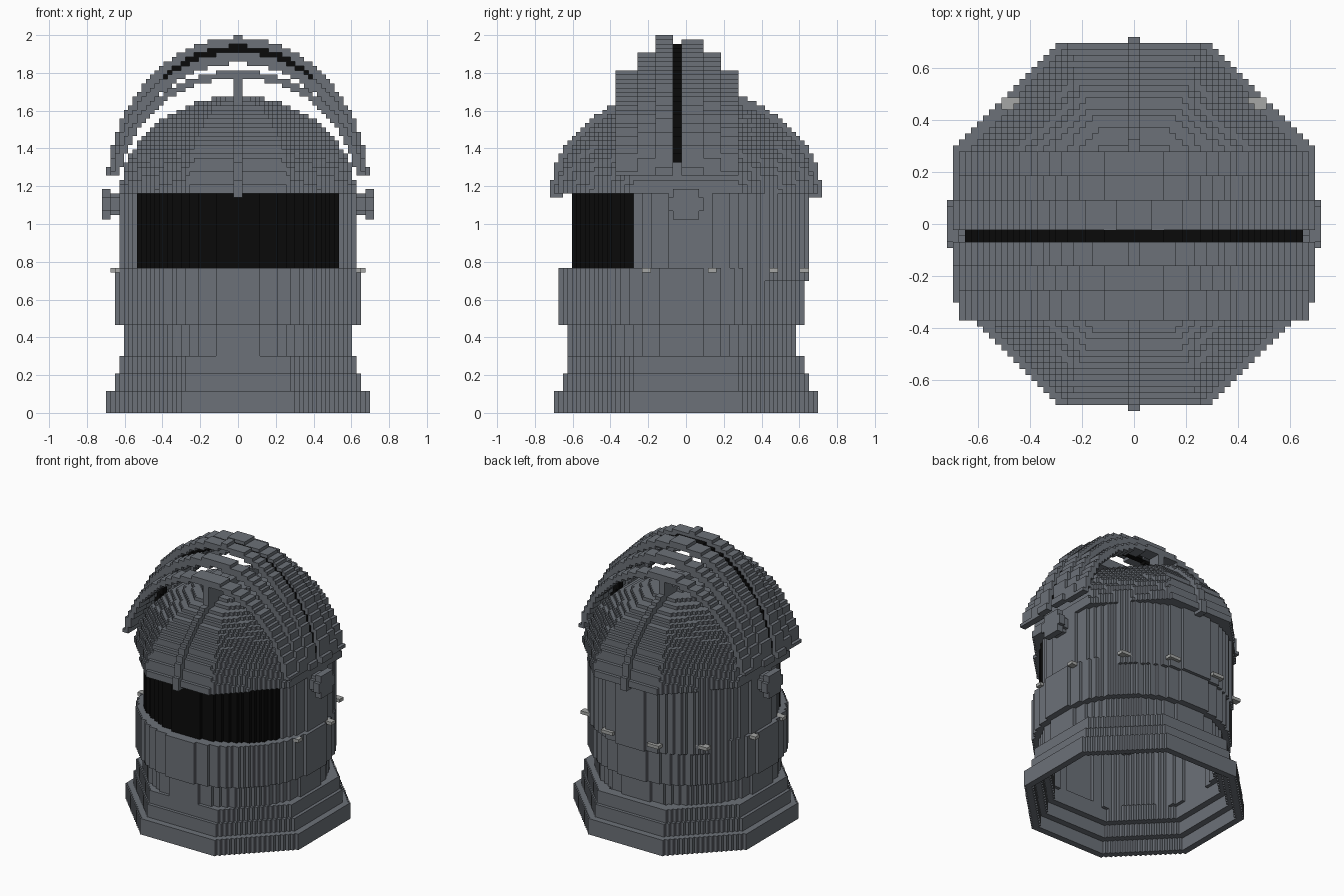
import bpy, bmesh, math
from mathutils import Vector

cube = bpy.data.objects.get("Cube")
if cube:
    bpy.data.objects.remove(cube, do_unlink=True)

V = 2 / 86  # edge of one block


def material(name, r, g, b):
    m = bpy.data.materials.new(name)
    m.use_nodes = True
    m.diffuse_color = (r, g, b, 1)
    m.node_tree.nodes["Principled BSDF"].inputs["Base Color"].default_value = (r, g, b, 1)
    return m


STEEL = material("steel grey", 0.15, 0.165, 0.188)
BLACK = material("black", 0.003, 0.003, 0.003)
LIGHT = material("light grey", 0.38, 0.39, 0.38)


def blocks(name, mat, xs, ys, zs, inside):
    """Fill the block grid where inside(x, y, z) holds; skin it with long strips."""
    cells = {(i, j, k) for i in range(*xs) for j in range(*ys) for k in range(*zs)
             if inside(i + 0.5, j + 0.5, k + 0.5)}
    bm = bmesh.new()
    for axis in range(3):
        run = 0 if axis == 2 else 2
        side = 3 - axis - run
        for sign in (-1, 1):
            def moved(c, ax, n):
                return tuple(c[a] + (n if a == ax else 0) for a in range(3))
            skin = {c for c in cells if moved(c, axis, sign) not in cells}
            for c in skin:
                if moved(c, run, -1) in skin:
                    continue
                n = 1
                while moved(c, run, n) in skin:
                    n += 1
                p = Vector(c)
                if sign > 0:
                    p[axis] += 1
                u, w = Vector((0, 0, 0)), Vector((0, 0, 0))
                u[run], w[side] = n, 1
                normal = u.cross(w)[axis]
                loop = [p, p + u, p + u + w, p + w]
                if normal * sign < 0:
                    loop.reverse()
                bm.faces.new([bm.verts.new(q * V) for q in loop])
    bmesh.ops.remove_doubles(bm, verts=bm.verts, dist=V / 100)
    mesh = bpy.data.meshes.new(name)
    bm.to_mesh(mesh)
    bm.free()
    mesh.materials.append(mat)
    obj = bpy.data.objects.new(name, mesh)
    bpy.context.collection.objects.link(obj)
    return obj


ALL = (-32, 32)


def octagon(x, y, ax=1, ay=1):
    x, y = abs(x) / ax, abs(y) / ay
    return max(x, y, (x + y) / math.sqrt(2))


def ring(x, y, radius, centre, wall):
    return radius - wall < math.hypot(x, y - centre) < radius


# Stepped octagonal collar
for name, low, high, r, wall in (("collar_base", 0, 5, 30, 2), ("collar_middle", 4, 9, 28, 2),
                                 ("collar_top", 8, 13, 27, 3)):
    blocks(name, STEEL, ALL, ALL, (low, high),
           lambda x, y, z: r - wall < octagon(x, y) < r)

# Round neck and jaw guard
blocks("neck", STEEL, ALL, ALL, (12, 20), lambda x, y, z: ring(x, y, 26, -1, 2))
blocks("jaw_guard", STEEL, ALL, ALL, (20, 33), lambda x, y, z: ring(x, y, 28, -1, 4))


# Head shell with the dark face panel in its front
def in_visor(x, y, z):
    return abs(x) < 23 and y < 0 and z > 33


blocks("head_shell", STEEL, ALL, ALL, (30, 50),
       lambda x, y, z: ring(x, y, 27, 1, 2) and not in_visor(x, y, z))
blocks("visor", BLACK, ALL, ALL, (30, 50),
       lambda x, y, z: ring(x, y, 27, 1, 2) and in_visor(x, y, z))


# Faceted dome, with a thick rim as its lowest layer
def in_dome(x, y, z, shrink=0):
    return (octagon(x, y, 27 - shrink, 29.7 - shrink) ** 2
            + ((z - 49) / (23 - shrink)) ** 2 < 1)


blocks("dome", STEEL, ALL, ALL, (50, 73),
       lambda x, y, z: in_dome(x, y, z) and not in_dome(x, y, z, 4 if z < 51 else 2))


# Raised rib from front to back
def in_arch(u, z, a, b, base):
    return (u / a) ** 2 + ((z - base) / b) ** 2 < 1


blocks("dome_rib", STEEL, (-1, 1), ALL, (49, 75),
       lambda x, y, z: in_arch(y, z, 31, 25, 49) and not in_arch(y, z, 28, 22, 49))

# Crest arches, rising in steps towards the dark centre strip
CREST = (
    ("crest_front_outer", STEEL, -16, -11, 29, 28, 1.8),
    ("crest_front_middle", STEEL, -11, -7, 29.4, 32, 2.4),
    ("crest_front_inner", STEEL, -7, -3, 30, 35.52, 1.9),
    ("crest_strip", BLACK, -3, -1, 28.6, 34, 2),
    ("crest_back_inner", STEEL, -1, 4, 30, 34.7, 1.9),
    ("crest_back_middle", STEEL, 4, 8, 29.4, 32, 2.4),
    ("crest_back_outer", STEEL, 8, 12, 29, 28, 1.8),
)
for name, mat, front, back, a, b, wall in CREST:
    blocks(name, mat, ALL, (front, back), (57 if mat is BLACK else 54, 86),
           lambda x, y, z: in_arch(x, z, a, b, 50)
           and not in_arch(x, z, a - wall, b - wall, 50))

# Posts that carry the crest
for name, front, back in (("crest_post_front", -16, -11), ("crest_post_back", 8, 12)):
    blocks(name, STEEL, (-1, 1), (front, back), (69, 77), lambda x, y, z: True)

# Side bolts: narrow stem and wide head
for name, xs in (("left_bolt", (26, 31)), ("right_bolt", (-31, -26))):
    blocks(name, STEEL, xs, (-4, 4), (44, 51),
           lambda x, y, z: math.hypot(y, z - 47.5) < (4 if abs(x) > 29 else 2.7))

# Light rivets around the sides and back
for side, s in (("left", 1), ("right", -1)):
    for n, angle in enumerate((-22, 11, 43, 74)):
        t = math.radians(angle)
        cx = round(28 * math.cos(t)) * s
        cy = round(28 * math.sin(t)) + (0 if angle > 60 else 1)
        cy = min(cy, 27)
        blocks(f"{side}_rivet_{n + 1}", LIGHT, (cx - 2, cx + 2), (cy - 1, cy + 1), (32, 33),
               lambda x, y, z: True)
